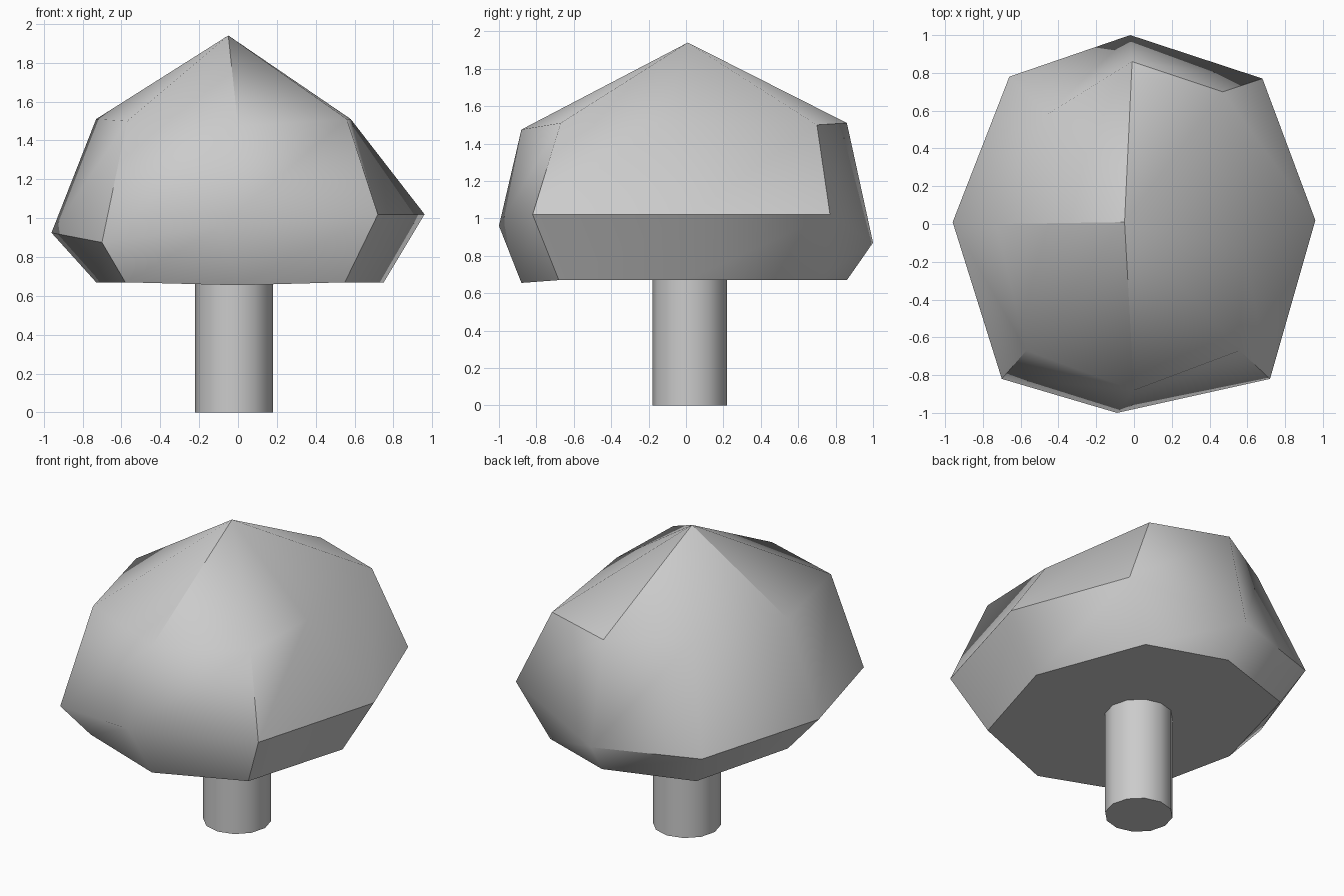
import bpy, bmesh
from math import radians

old = bpy.data.objects.get("Cube")
if old:
    bpy.data.objects.remove(old, do_unlink=True)


def make_material(name, rgb):
    mat = bpy.data.materials.new(name)
    mat.use_nodes = True
    mat.diffuse_color = (*rgb, 1)
    mat.node_tree.nodes["Principled BSDF"].inputs["Base Color"].default_value = (*rgb, 1)
    return mat


def finish(obj, mat, angle):
    obj.data.materials.append(mat)
    bpy.ops.object.select_all(action="DESELECT")
    obj.select_set(True)
    bpy.context.view_layer.objects.active = obj
    bpy.ops.object.shade_smooth_by_angle(angle=radians(angle))


grey = make_material("plain grey", (0.6, 0.6, 0.6))

# Crown: three uneven eight-sided rings, closed by a flat base and a peak
base = [(-.58, -.68, .67), (0, -.88, .655), (.55, -.68, .67), (.75, 0, .67),
        (.49, .69, .67), (0, .86, .67), (-.55, .68, .67), (-.73, 0, .67)]
middle = [(-.70, -.82, .875), (-.09, -1.0, .96), (.72, -.82, 1.02), (.96, .02, 1.02),
          (.68, .77, 1.02), (-.02, 1.0, .87), (-.66, .78, .88), (-.96, .01, .925)]
shoulder = [(-.57, -.67, 1.5), (0, -.88, 1.475), (.56, -.67, 1.51), (.58, -.12, 1.51),
            (.47, .70, 1.5), (-.01, .86, 1.51), (-.46, .58, 1.53), (-.73, 0, 1.51)]

bm = bmesh.new()
rings = [[bm.verts.new(p) for p in ring] for ring in (base, middle, shoulder)]
peak = bm.verts.new((-.05, .01, 1.94))
bm.faces.new(rings[0][::-1])
for i in range(8):
    j = (i + 1) % 8
    for low, high in zip(rings, rings[1:]):
        bm.faces.new((low[i], low[j], high[j], high[i]))
    bm.faces.new((rings[2][i], rings[2][j], peak))
bmesh.ops.recalc_face_normals(bm, faces=bm.faces)
mesh = bpy.data.meshes.new("crown")
bm.to_mesh(mesh)
bm.free()
crown = bpy.data.objects.new("crown", mesh)
bpy.context.collection.objects.link(crown)
finish(crown, grey, 48)

# Crisp ridges from the peak to the front, back and right of the shoulder
top = len(mesh.vertices) - 1
ridges = {top - 8 + i for i in (1, 5, 7)}
for edge in mesh.edges:
    ends = set(edge.vertices)
    if top in ends and ends & ridges:
        edge.use_edge_sharp = True

# Trunk
bpy.ops.mesh.primitive_cylinder_add(vertices=12, radius=.2, depth=.7, location=(-.02, .02, .35))
trunk = bpy.context.object
trunk.name = "trunk"
finish(trunk, grey, 40)
